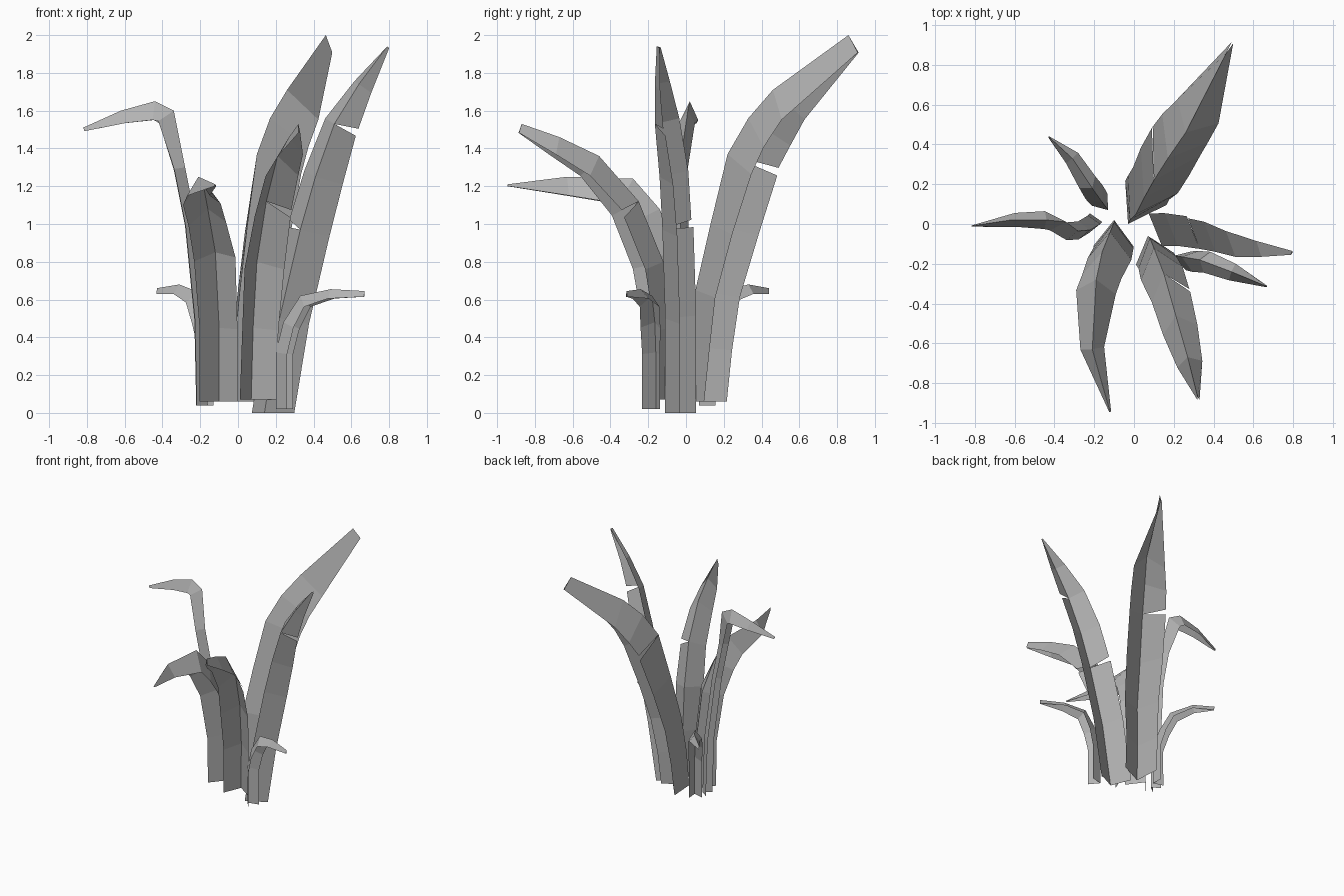
import bpy
import bmesh
from mathutils import Vector

default_cube = bpy.data.objects.get("Cube")
if default_cube:
    bpy.data.objects.remove(default_cube, do_unlink=True)

# One plain grey for the whole plant
grey = bpy.data.materials.new("leaf_grey")
grey.use_nodes = True
grey.diffuse_color = (.45, .45, .45, 1)
shader = next(n for n in grey.node_tree.nodes if n.type == 'BSDF_PRINCIPLED')
shader.inputs["Base Color"].default_value = grey.diffuse_color
shader.inputs["Roughness"].default_value = .8

UP = Vector((0, 0, 1))


def ring_frames(ridge, heading):
    """Tangent, lateral and outward direction of the folded section at each ridge point."""
    lateral = heading.normalized().cross(UP)
    frames = []
    for i, point in enumerate(ridge):
        if i == 0:
            tangent = UP.copy()
        elif i == len(ridge) - 1:
            tangent = point - ridge[i - 1]
        else:
            before = (point - ridge[i - 1]).normalized()
            after = (ridge[i + 1] - point).normalized()
            tangent = before + after
        tangent.normalize()
        outward = tangent.cross(lateral).normalized()
        frames.append((tangent, outward.cross(tangent), outward))
    return frames


def make_blade(name, rings, right_split=None, left_split=None, heading=None):
    """Folded leaf: rings hold ridge x, y, z, half width and fold depth.
    A split ring opens a small notch in that wing's free edge.
    The fold opens toward the heading, by default the way the leaf leans."""
    ridge = [Vector(ring[:3]) for ring in rings]
    if heading is None:
        lean = ridge[-1] - ridge[0]
        heading = (lean.x, lean.y, 0)
    frames = ring_frames(ridge, Vector(heading))
    bm = bmesh.new()
    spine = [bm.verts.new(p) for p in ridge]

    for side, split in ((1, right_split), (-1, left_split)):
        lower, upper = [], []
        for i, ring in enumerate(rings):
            tangent, lateral, outward = frames[i]
            width, depth = ring[3:]
            edge = ridge[i] + outward * depth + lateral * (side * width)
            if i == split:
                lower.append(bm.verts.new(edge - tangent * .01))
                upper.append(bm.verts.new(edge + tangent * .03 - outward * .01))
            else:
                vert = bm.verts.new(edge)
                lower.append(vert)
                upper.append(vert)
        for i in range(len(rings) - 1):
            face = [spine[i], spine[i + 1], lower[i + 1], upper[i]]
            bm.faces.new(face if side > 0 else face[::-1])

    mesh = bpy.data.meshes.new(name)
    bm.to_mesh(mesh)
    bm.free()
    mesh.materials.append(grey)
    blade = bpy.data.objects.new(name, mesh)
    bpy.context.collection.objects.link(blade)
    return blade


# Large leaves
make_blade("tall_back_leaf", [
    (-.03, 0, .06, .12, .18),
    (-.02, .02, .35, .12, .19),
    (.01, .05, .65, .13, .2),
    (.05, .13, 1, .14, .22),
    (.1, .22, 1.37, .14, .25),
    (.17, .33, 1.56, .135, .23),
    (.26, .46, 1.71, .12, .2),
    (.465, .86, 2, .005, .11),
], left_split=4)

make_blade("tall_left_leaf", [
    (.14, -.11, 0, .12, .13),
    (.22, -.11, .5, .12, .13),
    (.33, -.125, .97, .12, .13),
    (.41, -.14, 1.25, .115, .12),
    (.51, -.165, 1.53, .1, .1),
    (.64, -.165, 1.74, .06, .06),
    (.79, -.155, 1.94, .005, .02),
], right_split=4, left_split=2, heading=(.35, .93, 0))

make_blade("front_left_leaf", [
    (.07, -.06, .07, .1, .12),
    (.08, -.07, .45, .1, .13),
    (.1, -.12, .8, .11, .14),
    (.15, -.25, 1.12, .1, .14),
    (.21, -.46, 1.36, .09, .13),
    (.27, -.67, 1.46, .065, .1),
    (.32, -.87, 1.53, .005, .05),
], left_split=3)

make_blade("front_right_leaf", [
    (-.1, .02, .06, .1, .13),
    (-.1, .01, .45, .1, .13),
    (-.12, -.04, .85, .11, .14),
    (-.16, -.14, 1.08, .1, .15),
    (-.19, -.28, 1.24, .1, .15),
    (-.21, -.63, 1.25, .06, .1),
    (-.12, -.945, 1.21, .005, .01),
])

# Slender leaves
make_blade("right_drooping_leaf", [
    (-.16, .01, .04, .045, .06),
    (-.17, 0, .5, .045, .06),
    (-.22, -.03, 1, .045, .06),
    (-.28, -.035, 1.3, .045, .06),
    (-.34, .01, 1.6, .04, .1),
    (-.44, .02, 1.65, .045, .1),
    (-.62, .02, 1.6, .035, .07),
    (-.82, -.01, 1.51, .004, .02),
])

make_blade("short_left_leaf", [
    (.2, -.16, .02, .05, .08),
    (.2, -.16, .32, .05, .08),
    (.24, -.165, .48, .055, .08),
    (.33, -.18, .62, .055, .07),
    (.49, -.24, .655, .045, .05),
    (.67, -.315, .645, .004, .03),
])

make_blade("short_right_leaf", [
    (-.13, .07, .04, .05, .07),
    (-.13, .07, .35, .05, .07),
    (-.16, .11, .5, .055, .07),
    (-.21, .18, .64, .05, .07),
    (-.31, .33, .68, .04, .05),
    (-.43, .44, .66, .004, .03),
])
